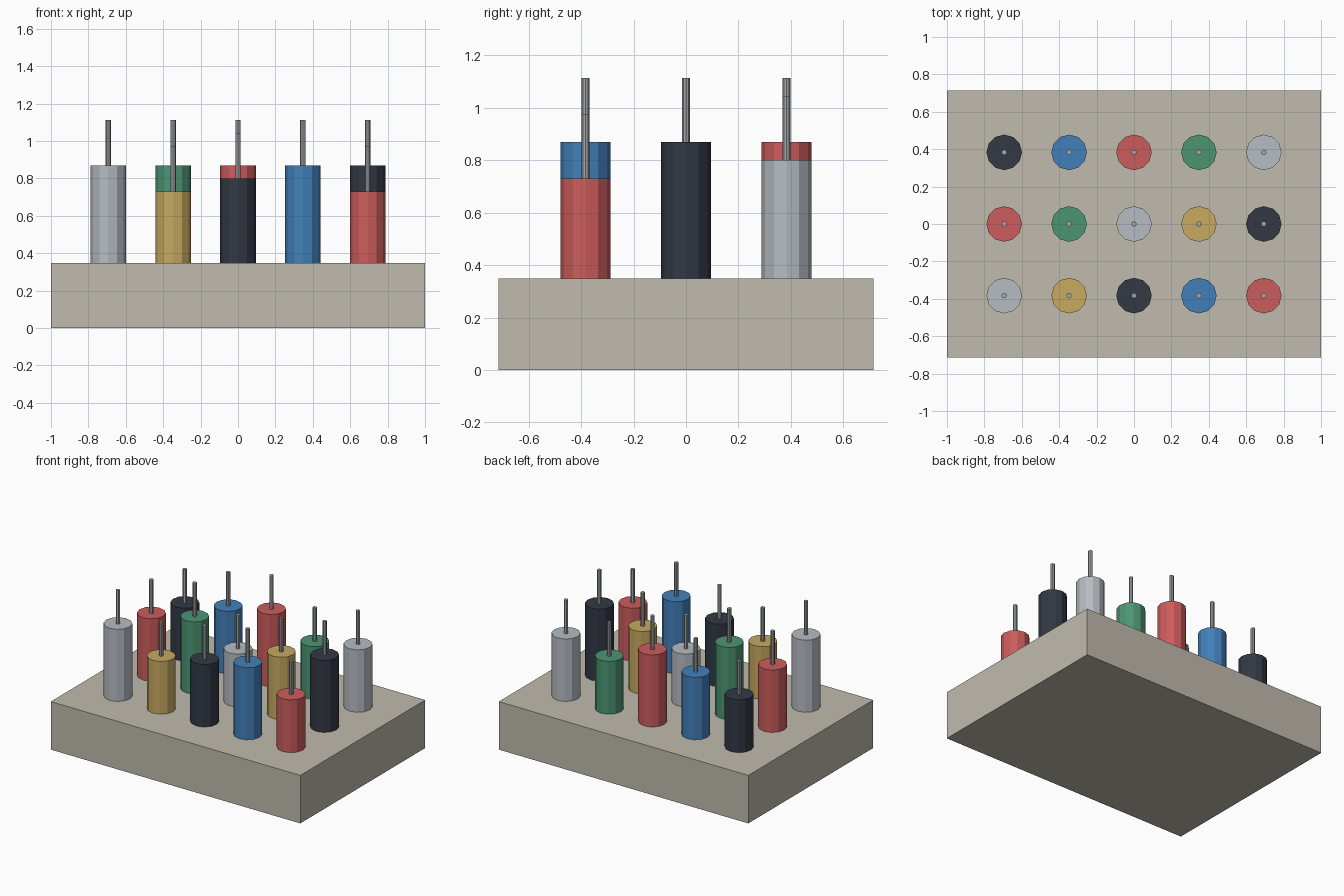
import bpy

cube = bpy.data.objects.get("Cube")
if cube:
    bpy.data.objects.remove(cube, do_unlink=True)


def make_material(name, rgb):
    linear = [((c / 255 + 0.055) / 1.055) ** 2.4 for c in rgb] + [1.0]
    mat = bpy.data.materials.new(name)
    mat.use_nodes = True
    mat.diffuse_color = linear
    mat.node_tree.nodes["Principled BSDF"].inputs["Base Color"].default_value = linear
    return mat


mats = {
    "stone": make_material("stone", (192, 187, 174)),
    "steel": make_material("steel", (166, 170, 172)),
    "silver": make_material("silver", (182, 188, 194)),
    "yellow": make_material("yellow", (200, 170, 97)),
    "black": make_material("black", (50, 56, 68)),
    "blue": make_material("blue", (66, 128, 186)),
    "red": make_material("red", (204, 92, 92)),
    "green": make_material("green", (76, 149, 115)),
}


def finish(name, color):
    obj = bpy.context.object
    obj.name = name
    obj.data.materials.append(mats[color])
    return obj


def cylinder(name, color, sides, radius, x, y, bottom, top):
    bpy.ops.mesh.primitive_cylinder_add(
        vertices=sides, radius=radius, depth=top - bottom,
        location=(x, y, (bottom + top) / 2))
    return finish(name, color)


# Base block
BASE_TOP = 0.348
bpy.ops.mesh.primitive_cube_add(size=1, location=(0, 0, BASE_TOP / 2))
base = finish("base_block", "stone")
base.scale = (2, 1.43, BASE_TOP)

# Posts with pins, front row first, left to right; heights cycle in threes
rows = [
    ["silver", "yellow", "black", "blue", "red"],
    ["red", "green", "silver", "yellow", "black"],
    ["black", "blue", "red", "green", "silver"],
]
tops = [0.87, 0.73, 0.80]
index = 0
for r, row in enumerate(rows):
    for c, color in enumerate(row):
        x, y = (c - 2) * 0.347, (r - 1) * 0.383
        top = tops[index % 3]
        index += 1
        cylinder(f"post_{index}", color, 12, 0.095, x, y, BASE_TOP, top)
        cylinder(f"pin_{index}", "steel", 8, 0.0145, x, y, top, top + 0.243)
